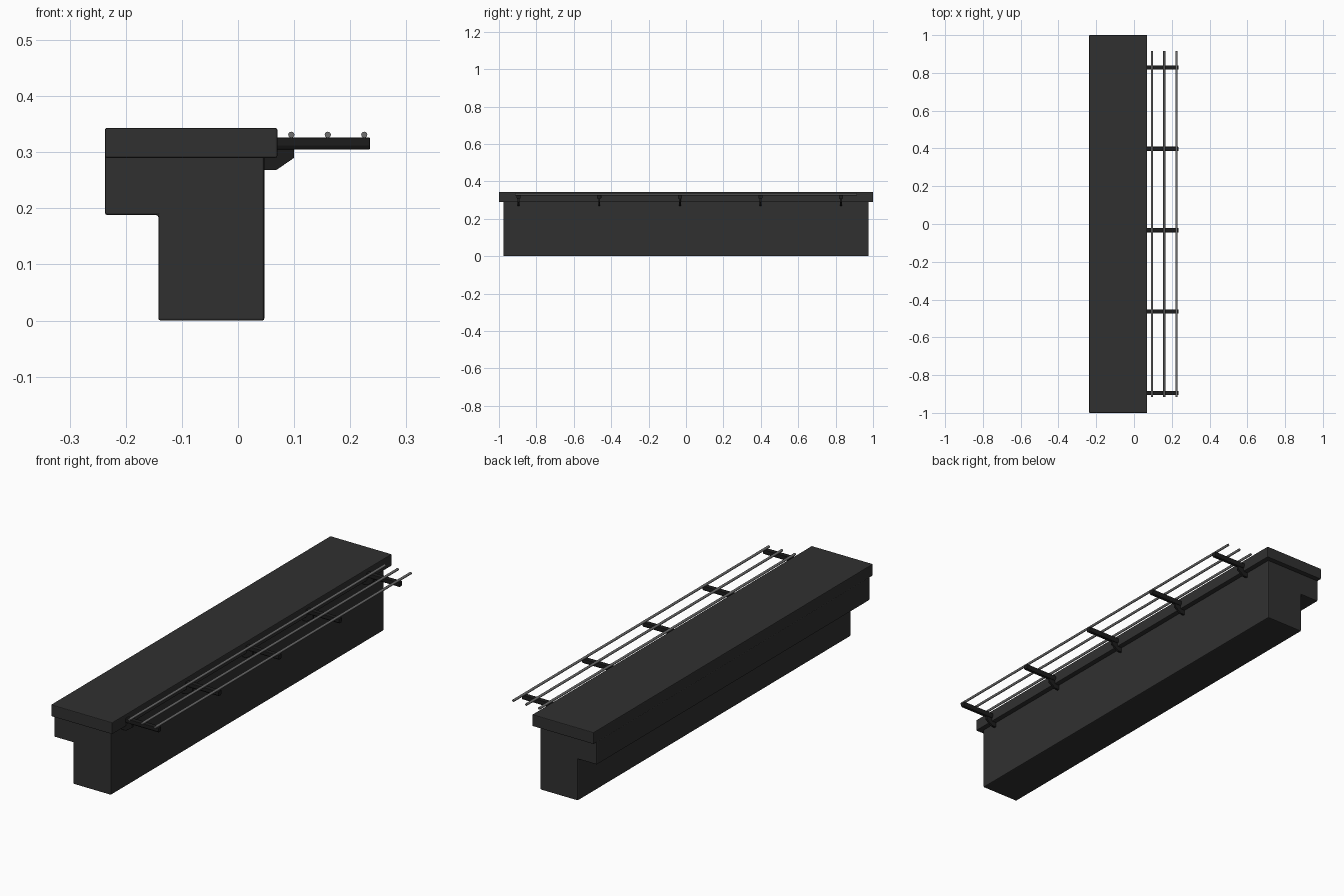
import bpy, bmesh

if "Cube" in bpy.data.objects:
    bpy.data.objects.remove(bpy.data.objects["Cube"])

def material(name, v):
    m = bpy.data.materials.new(name)
    m.diffuse_color = (v, v, v, 1)
    m.use_nodes = True
    m.node_tree.nodes["Principled BSDF"].inputs["Base Color"].default_value = m.diffuse_color
    return m

dark = material("dark_stone", 0.03)
black = material("black_metal", 0.012)
steel = material("steel", 0.16)

def extrude_y(name, profile, y0, y1, mat, bevel=0.0, segments=2):
    """Extrude an (x, z) profile along y."""
    bm = bmesh.new()
    face = bm.faces.new([bm.verts.new((x, y0, z)) for x, z in profile])
    out = bmesh.ops.extrude_face_region(bm, geom=[face])
    verts = [g for g in out["geom"] if isinstance(g, bmesh.types.BMVert)]
    bmesh.ops.translate(bm, verts=verts, vec=(0, y1 - y0, 0))
    bmesh.ops.recalc_face_normals(bm, faces=bm.faces)
    me = bpy.data.meshes.new(name)
    bm.to_mesh(me)
    bm.free()
    ob = bpy.data.objects.new(name, me)
    bpy.context.collection.objects.link(ob)
    me.materials.append(mat)
    if bevel:
        b = ob.modifiers.new("Bevel", "BEVEL")
        b.width, b.segments = bevel, segments
    return ob

def extrude_x(name, profile, x0, x1, mat, bevel):
    """Extrude a (y, z) profile along x, centred on its own origin in y."""
    ob = extrude_y(name, [(-y, z) for y, z in profile], x0, x1, mat, bevel)
    for v in ob.data.vertices:
        x, y, z = v.co
        v.co = (y, -x, z)
    return ob

# Counter body with a recessed lower step
extrude_y("counter_body",
          [(-0.142, 0), (0.047, 0), (0.047, 0.295), (-0.237, 0.295),
           (-0.237, 0.188), (-0.142, 0.188)],
          -0.977, 0.977, dark, 0.004)

# Overhanging top slab
extrude_y("counter_top",
          [(-0.237, 0.29), (0.07, 0.29), (0.07, 0.343), (-0.237, 0.343)],
          -1, 1, dark, 0.003)

# Tray rail brackets: tapered arm plus thin gusset
for i in range(5):
    y = -0.895 + 0.431 * i
    arm = extrude_x(f"bracket_arm_{i + 1}",
                    [(-0.007, 0.305), (0.007, 0.305), (0.011, 0.312),
                     (0.011, 0.326), (-0.011, 0.326), (-0.011, 0.312)],
                    0.06, 0.235, black, 0.0015)
    arm.location.y = y
    extrude_y(f"bracket_gusset_{i + 1}",
              [(0.04, 0.268), (0.068, 0.268), (0.1, 0.29), (0.1, 0.31), (0.04, 0.31)],
              y - 0.005, y + 0.005, black, 0.001)

# Three long rails lying on the brackets
for i, x in enumerate((0.095, 0.16, 0.225)):
    bpy.ops.mesh.primitive_cylinder_add(vertices=16, radius=0.0055, depth=1.83,
                                        location=(x, 0, 0.331),
                                        rotation=(1.570796, 0, 0))
    rail = bpy.context.object
    rail.name = f"tray_rail_{i + 1}"
    rail.data.materials.append(steel)
    bpy.ops.object.shade_smooth_by_angle()
